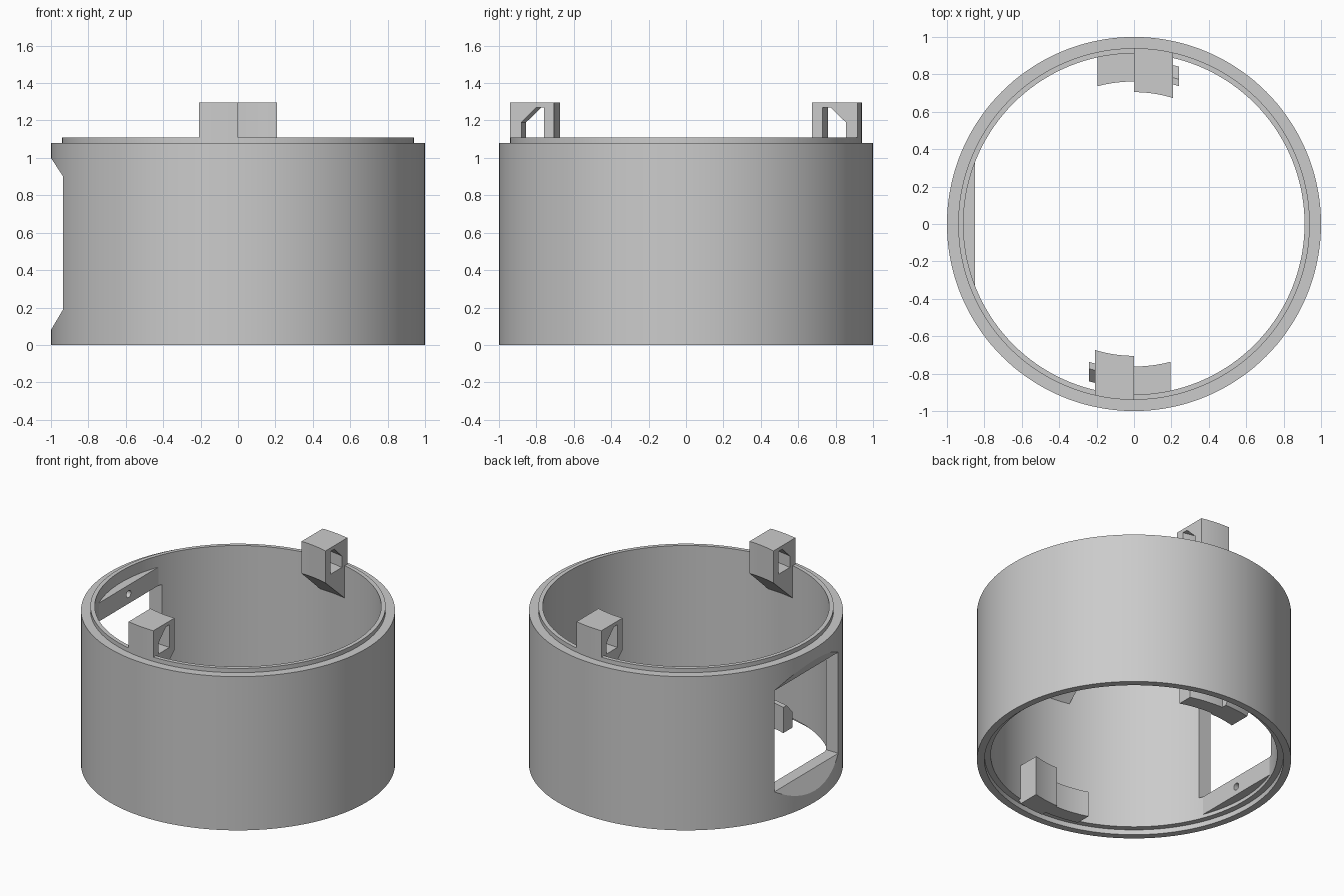
import bpy, bmesh
from math import sin, cos, pi, sqrt, asin

if "Cube" in bpy.data.objects:
    bpy.data.objects.remove(bpy.data.objects["Cube"])

grey = bpy.data.materials.new("light_grey")
grey.use_nodes = True
grey.diffuse_color = (0.6, 0.6, 0.6, 1)
grey.node_tree.nodes["Principled BSDF"].inputs["Base Color"].default_value = (0.6, 0.6, 0.6, 1)


def skin(name, sections, closed=False):
    """Join equal cross-sections into one solid, capped unless closed."""
    bm = bmesh.new()
    rows = [[bm.verts.new(p) for p in s] for s in sections]
    n = len(rows[0])
    for i in range(len(rows) if closed else len(rows) - 1):
        a, b = rows[i], rows[(i + 1) % len(rows)]
        for j in range(n):
            k = (j + 1) % n
            bm.faces.new((a[j], a[k], b[k], b[j]))
    if not closed:
        bm.faces.new(rows[0])
        bm.faces.new(rows[-1])
    bmesh.ops.recalc_face_normals(bm, faces=bm.faces)
    mesh = bpy.data.meshes.new(name)
    bm.to_mesh(mesh)
    bm.free()
    mesh.materials.append(grey)
    obj = bpy.data.objects.new(name, mesh)
    bpy.context.collection.objects.link(obj)
    return obj


def select(obj):
    bpy.ops.object.select_all(action='DESELECT')
    obj.select_set(True)
    bpy.context.view_layer.objects.active = obj


def cut(obj, cutter):
    mod = obj.modifiers.new("cut", 'BOOLEAN')
    mod.operation, mod.solver, mod.object = 'DIFFERENCE', 'EXACT', cutter
    select(obj)
    bpy.ops.object.modifier_apply(modifier=mod.name)


def curved_block(name, profile, x0, x1, side, steps=8):
    """Sweep an (r, z) profile round the axis between two x planes."""
    xs = [x0 + (x1 - x0) * i / steps for i in range(steps + 1)]
    return skin(name, [[(side * x, side * sqrt(r * r - x * x), z) for r, z in profile]
                       for x in xs])


parts = []

# Ring wall with a raised lip on top and a matching socket underneath
wall = [(1, 0), (1, 1.08), (0.94, 1.08), (0.94, 1.11), (0.912, 1.11),
        (0.912, 0.035), (0.952, 0.035), (0.952, 0)]
SEG = 144
ring = skin("ring_wall", [[(r * cos(t), r * sin(t), z) for r, z in wall]
                          for t in (2 * pi * i / SEG for i in range(SEG))], closed=True)

# Flat pads inside the wall, above and below the window
half = asin(sqrt(0.93 ** 2 - 0.85 ** 2) / 0.93)
arc = [(-0.93 * cos(a), 0.93 * sin(a)) for a in (half * (i / 8 - 1) for i in range(17))]
pad = skin("window_pads", [[(x, y, z) for x, y in arc] for z in (0.06, 1.03)])

# Window opening with sloped outer ends
opening = [(-1.065, -0.03), (-0.935, 0.19), (-0.8, 0.19),
           (-0.8, 0.9), (-0.935, 0.9), (-1.065, 1.1)]
cutter = skin("window_cutter", [[(x, y, z) for x, z in opening] for y in (-0.355, 0.355)])
cutter.hide_render = True
cut(ring, cutter)
cut(pad, cutter)
bpy.data.objects.remove(cutter)

# Small blind screw holes in the pads
for zc in (0.12, 0.967):
    hole = skin("hole_cutter", [[(x, 0.025 * cos(t), zc + 0.025 * sin(t))
                                 for t in (pi * i / 8 for i in range(16))]
                                for x in (-0.89, -0.8)])
    hole.hide_render = True
    cut(pad, hole)
    bpy.data.objects.remove(hole)
parts += [ring, pad]

# Twist-lock: hooks on the top edge, bars and stops at the bottom
arch = [(0.705, 1.11), (0.705, 1.295), (0.94, 1.295), (0.94, 1.11), (0.88, 1.11),
        (0.88, 1.19), (0.80, 1.27), (0.76, 1.27), (0.76, 1.11)]
gusset = [(0.705, 1.07), (0.705, 1.11), (0.93, 1.11), (0.93, 0.866)]
bar = [(0.775, 0), (0.775, 0.18), (0.81, 0.18), (0.875, 0.11), (0.875, 0)]
stop = [(0.762, 0), (0.762, 0.28), (0.93, 0.28), (0.93, 0.035), (0.91, 0)]
for side, label in ((1, "back"), (-1, "front")):
    parts += [curved_block(label + "_hook", arch, 0, 0.208, side),
              curved_block(label + "_hook_gusset", gusset, 0, 0.208, side),
              curved_block(label + "_lock_bar", bar, -0.01, 0.24, side),
              curved_block(label + "_lock_stop", stop, -0.195, 0, side)]

for obj in parts:
    select(obj)
    bpy.ops.object.shade_smooth_by_angle(angle=0.45)
